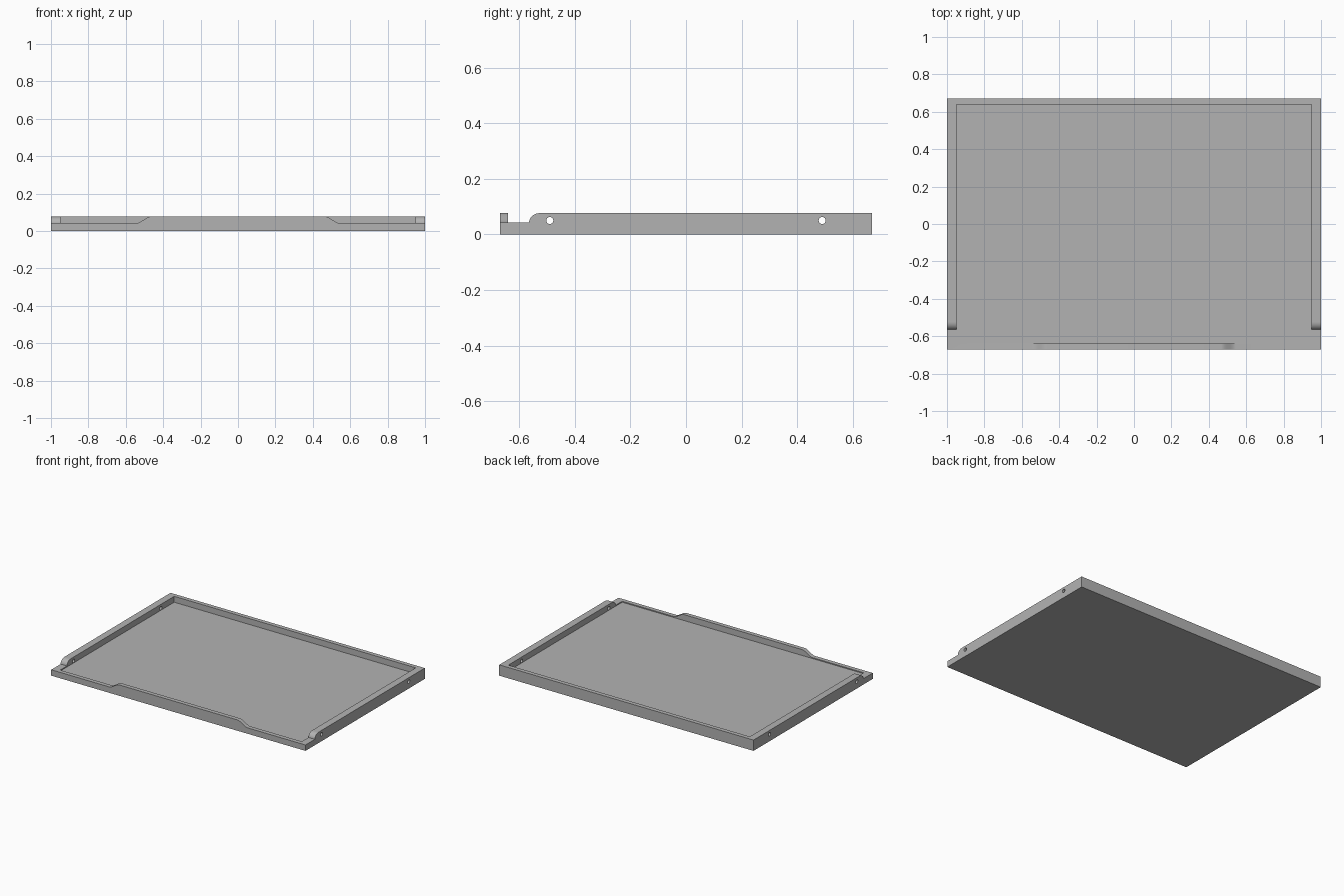
import bpy, bmesh, math
from mathutils import Vector

if "Cube" in bpy.data.objects:
    bpy.data.objects.remove(bpy.data.objects["Cube"])

HX, HY, TOP = 1.0, 0.67, 0.077      # outer half sizes and height
IX, IY, FLOOR = 0.95, 0.64, 0.035   # pocket half sizes and floor level
LIP = 0.042                         # height of the lowered front corners

grey = bpy.data.materials.new("plain grey")
grey.use_nodes = True
colour = (0.45, 0.45, 0.45, 1)
grey.diffuse_color = colour
grey.node_tree.nodes["Principled BSDF"].inputs["Base Color"].default_value = colour


def prism(name, points, offset):
    """Closed solid made by sweeping a flat outline along an offset."""
    bm = bmesh.new()
    face = bm.faces.new([bm.verts.new(p) for p in points])
    swept = bmesh.ops.extrude_face_region(bm, geom=[face])["geom"]
    verts = [v for v in swept if isinstance(v, bmesh.types.BMVert)]
    bmesh.ops.translate(bm, verts=verts, vec=Vector(offset))
    bmesh.ops.recalc_face_normals(bm, faces=bm.faces)
    mesh = bpy.data.meshes.new(name)
    bm.to_mesh(mesh)
    bm.free()
    mesh.materials.append(grey)
    obj = bpy.data.objects.new(name, mesh)
    bpy.context.collection.objects.link(obj)
    return obj


def block(name, hx, hy, z0, z1):
    corners = [(-hx, -hy, z0), (hx, -hy, z0), (hx, hy, z0), (-hx, hy, z0)]
    return prism(name, corners, (0, 0, z1 - z0))


tray = block("tray", HX, HY, 0, TOP)
cutters = [block("pocket_cutter", IX, IY, FLOOR, 0.2)]

for side in (1, -1):
    # Front lip: soft S-shaped ramp from the raised middle to the low corner
    ramp = []
    for i in range(13):
        t = i / 12
        ease = t * t * (3 - 2 * t)
        ramp.append((side * (0.465 + 0.08 * t), -0.7, TOP + (LIP - TOP) * ease))
    outline = [(side * 0.465, -0.7, 0.2)] + ramp + [(side * 1.1, -0.7, LIP), (side * 1.1, -0.7, 0.2)]
    cutters.append(prism("lip_cutter", outline, (0, 0.1, 0)))

    # Side wall: notch with a rounded wall end
    radius = TOP - LIP
    arc = []
    for i in range(13):
        a = math.pi / 2 * i / 12
        arc.append((side * 0.94, -0.565 + 0.042 * (1 - math.cos(a)), LIP + radius * math.sin(a)))
    outline = [(side * 0.94, -0.7, 0.2), (side * 0.94, -0.7, LIP)] + arc + [(side * 0.94, -0.523, 0.2)]
    cutters.append(prism("notch_cutter", outline, (side * 0.2, 0, 0)))

    # Round screw holes through both side walls
    for y in (-0.49, 0.49):
        ring = [(side * 0.9, y + 0.0125 * math.cos(k * math.pi / 12),
                 0.05 + 0.0125 * math.sin(k * math.pi / 12)) for k in range(24)]
        cutters.append(prism("hole_cutter", ring, (side * 0.2, 0, 0)))

# Carve the tray, then discard the cutters
bpy.context.view_layer.objects.active = tray
tray.select_set(True)
for cutter in cutters:
    mod = tray.modifiers.new("carve", "BOOLEAN")
    mod.operation = "DIFFERENCE"
    mod.solver = "EXACT"
    mod.object = cutter
    bpy.ops.object.modifier_apply(modifier=mod.name)
    bpy.data.objects.remove(cutter)

# Merge coplanar leftovers and shade
bm = bmesh.new()
bm.from_mesh(tray.data)
bmesh.ops.dissolve_limit(bm, angle_limit=0.01, verts=bm.verts, edges=bm.edges)
bm.to_mesh(tray.data)
bm.free()
bpy.ops.object.shade_smooth_by_angle(angle=math.radians(30))
